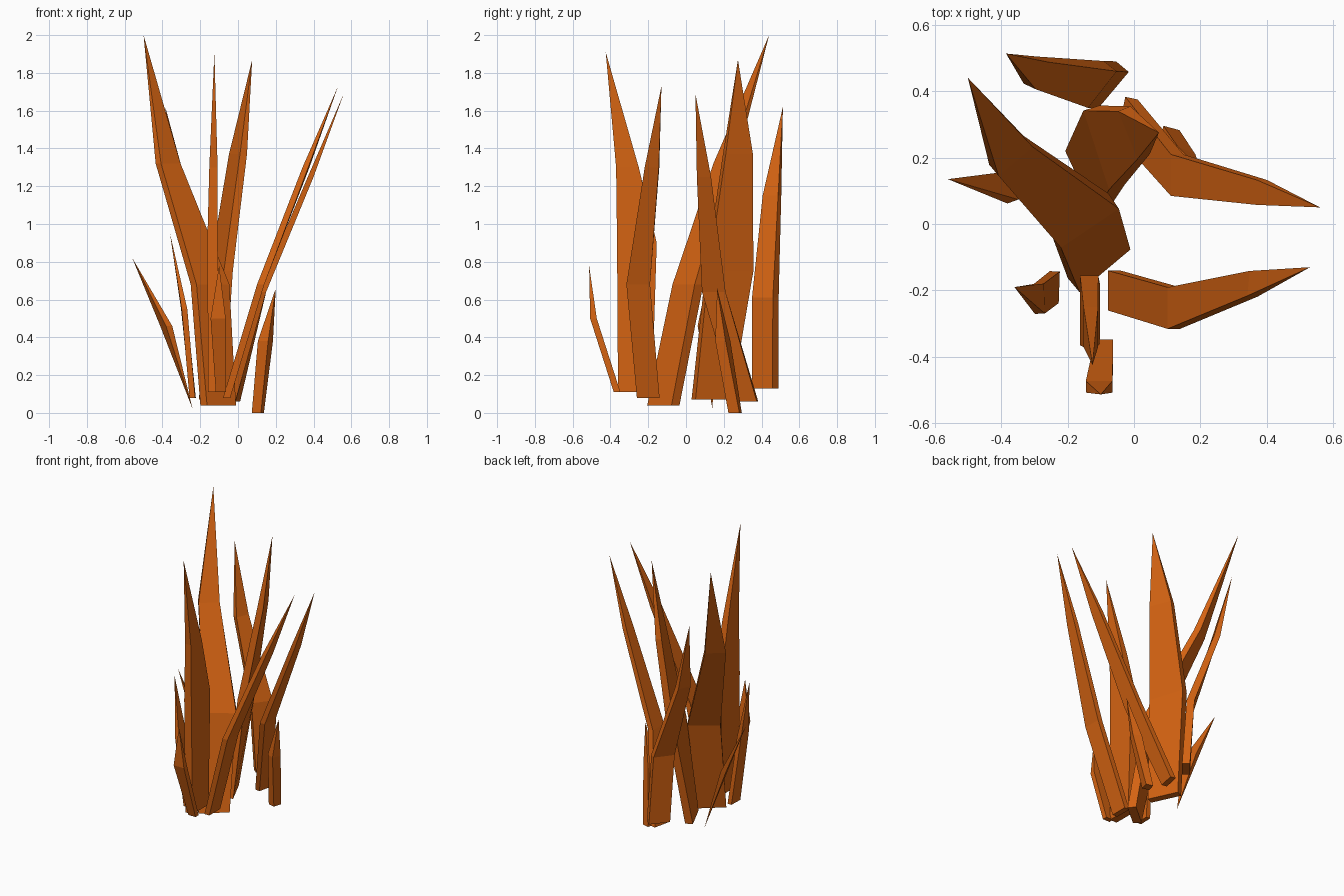
import bpy, bmesh, math
from mathutils import Vector

mat = bpy.data.materials.new("burnt_orange")
mat.diffuse_color = (0.66, 0.125, 0.006, 1)


def blade(name, rings, tip, thick, root=None):
    """Flat pointed blade: rings are (x, y, z, width, width angle in degrees)."""
    bm = bmesh.new()
    loops = []
    for i, (x, y, z, w, a) in enumerate(rings):
        a = math.radians(a)
        u = Vector((math.cos(a), math.sin(a), 0)) * w / 2
        n = Vector((-math.sin(a), math.cos(a), 0)) * thick / 2 * (0.8 if i == 2 else 1)
        c = Vector((x, y, z))
        loops.append([bm.verts.new(c + p) for p in (-u - n, u - n, u + n, -u + n)])
    for lo, hi in zip(loops, loops[1:]):
        for k in range(4):
            j = (k + 1) % 4
            bm.faces.new((lo[k], lo[j], hi[j], hi[k]))
    # pointed top, and flat or pointed foot
    top = bm.verts.new(tip)
    foot = bm.verts.new(root) if root else None
    for k in range(4):
        j = (k + 1) % 4
        bm.faces.new((loops[-1][k], loops[-1][j], top))
        if foot:
            bm.faces.new((loops[0][j], loops[0][k], foot))
    if not foot:
        bm.faces.new(loops[0][::-1])
    bmesh.ops.recalc_face_normals(bm, faces=bm.faces)
    me = bpy.data.meshes.new(name)
    bm.to_mesh(me)
    bm.free()
    me.materials.append(mat)
    bpy.context.collection.objects.link(bpy.data.objects.new(name, me))


# Tall blades
blade("tall_blade_centre",
      [(-0.105, -0.12, 0.04, 0.20, 40), (-0.148, 0.01, 0.68, 0.21, 34), (-0.37, 0.205, 1.32, 0.135, 40)],
      (-0.5, 0.44, 2.0), 0.055)
blade("tall_blade_front",
      [(-0.13, -0.27, 0.11, 0.18, 90), (-0.135, -0.26, 0.9, 0.21, 90), (-0.13, -0.31, 1.3, 0.12, 90)],
      (-0.125, -0.425, 1.91), 0.055)
blade("tall_blade_back",
      [(-0.14, 0.135, 0.07, 0.21, -65), (-0.09, 0.23, 0.75, 0.25, -72), (0.0, 0.275, 1.37, 0.155, -68)],
      (0.075, 0.275, 1.87), 0.05)
blade("tall_blade_back_left",
      [(-0.08, 0.42, 0.13, 0.14, 50), (-0.115, 0.42, 0.61, 0.14, 52), (-0.295, 0.455, 1.15, 0.09, 65)],
      (-0.385, 0.513, 1.62), 0.05)

# Leaning blades on the right
blade("leaning_blade_front",
      [(-0.06, -0.2, 0.08, 0.12, 90), (0.12, -0.253, 0.68, 0.125, 90), (0.36, -0.18, 1.3, 0.075, 85)],
      (0.53, -0.13, 1.73), 0.038)
blade("leaning_blade_back",
      [(-0.02, 0.32, 0.06, 0.12, 78), (0.13, 0.147, 0.64, 0.125, 90), (0.385, 0.095, 1.25, 0.075, 90)],
      (0.56, 0.05, 1.69), 0.038)

# Short outer blades
blade("short_blade_front",
      [(-0.09, -0.365, 0.11, 0.055, 0), (-0.105, -0.49, 0.5, 0.08, 0)],
      (-0.1, -0.513, 0.78), 0.035)
blade("short_blade_left_front",
      [(-0.24, -0.19, 0.08, 0.095, 88), (-0.285, -0.225, 0.55, 0.09, 92)],
      (-0.36, -0.19, 0.95), 0.03)
blade("short_blade_left",
      [(-0.38, 0.11, 0.46, 0.09, 110)],
      (-0.56, 0.135, 0.82), 0.035, root=(-0.24, 0.14, 0.02))
blade("short_blade_right",
      [(0.105, 0.26, 0.0, 0.05, -15), (0.145, 0.195, 0.38, 0.06, -25)],
      (0.2, 0.165, 0.66), 0.06)
